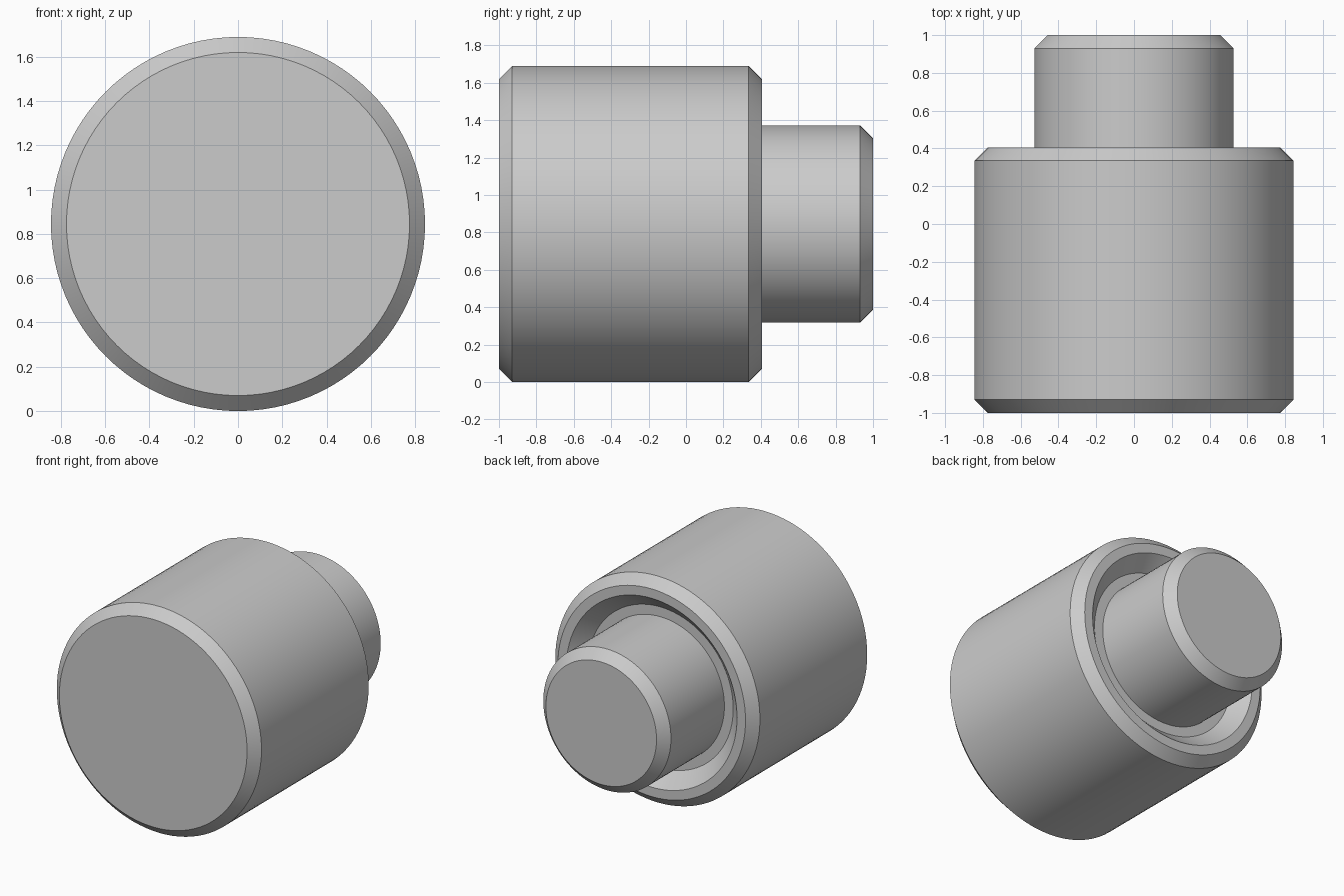
import bpy, math

cube = bpy.data.objects.get("Cube")
if cube:
    bpy.data.objects.remove(cube, do_unlink=True)

SEGMENTS = 96
BODY_R = 0.845      # housing radius, also the height of the axis
SHAFT_R = 0.527
BEVEL = 0.07
REAR = 0.405        # rear rim of the housing
FLOOR = 0.30        # floor of the rear recess

grey = bpy.data.materials.new("plain_grey")
grey.use_nodes = True
colour = (0.6, 0.6, 0.6, 1)
grey.diffuse_color = colour
grey.node_tree.nodes["Principled BSDF"].inputs["Base Color"].default_value = colour


def lathe(name, profile, cap_front=False, cap_back=False):
    """Spin (radius, y) points, listed front to back, about the y axis."""
    n = SEGMENTS
    verts, faces = [], []
    for r, y in profile:
        for k in range(n):
            a = math.tau * k / n
            verts.append((r * math.cos(a), y, BODY_R + r * math.sin(a)))
    for i in range(len(profile) - 1):
        lo, hi = i * n, (i + 1) * n
        for k in range(n):
            j = (k + 1) % n
            faces.append((lo + k, hi + k, hi + j, lo + j))
    if cap_front:
        faces.append(tuple(range(n)))
    if cap_back:
        faces.append(tuple(reversed(range(len(verts) - n, len(verts)))))
    mesh = bpy.data.meshes.new(name)
    mesh.from_pydata(verts, [], faces)
    mesh.materials.append(grey)
    obj = bpy.data.objects.new(name, mesh)
    bpy.context.collection.objects.link(obj)
    bpy.ops.object.select_all(action='DESELECT')
    obj.select_set(True)
    bpy.context.view_layer.objects.active = obj
    bpy.ops.object.shade_smooth_by_angle(angle=math.radians(30))
    return obj


# Housing: bevelled drum with a flared recess around the shaft
lathe("housing", [
    (BODY_R - BEVEL, -1), (BODY_R, -1 + BEVEL),
    (BODY_R, REAR - BEVEL), (BODY_R - BEVEL, REAR),
    (0.705, REAR), (0.60, FLOOR), (SHAFT_R, FLOOR),
], cap_front=True)

# Shaft: rises from the recess floor, bevelled at its end
lathe("shaft", [
    (SHAFT_R, FLOOR), (SHAFT_R, 1 - BEVEL), (SHAFT_R - BEVEL, 1),
], cap_back=True)
